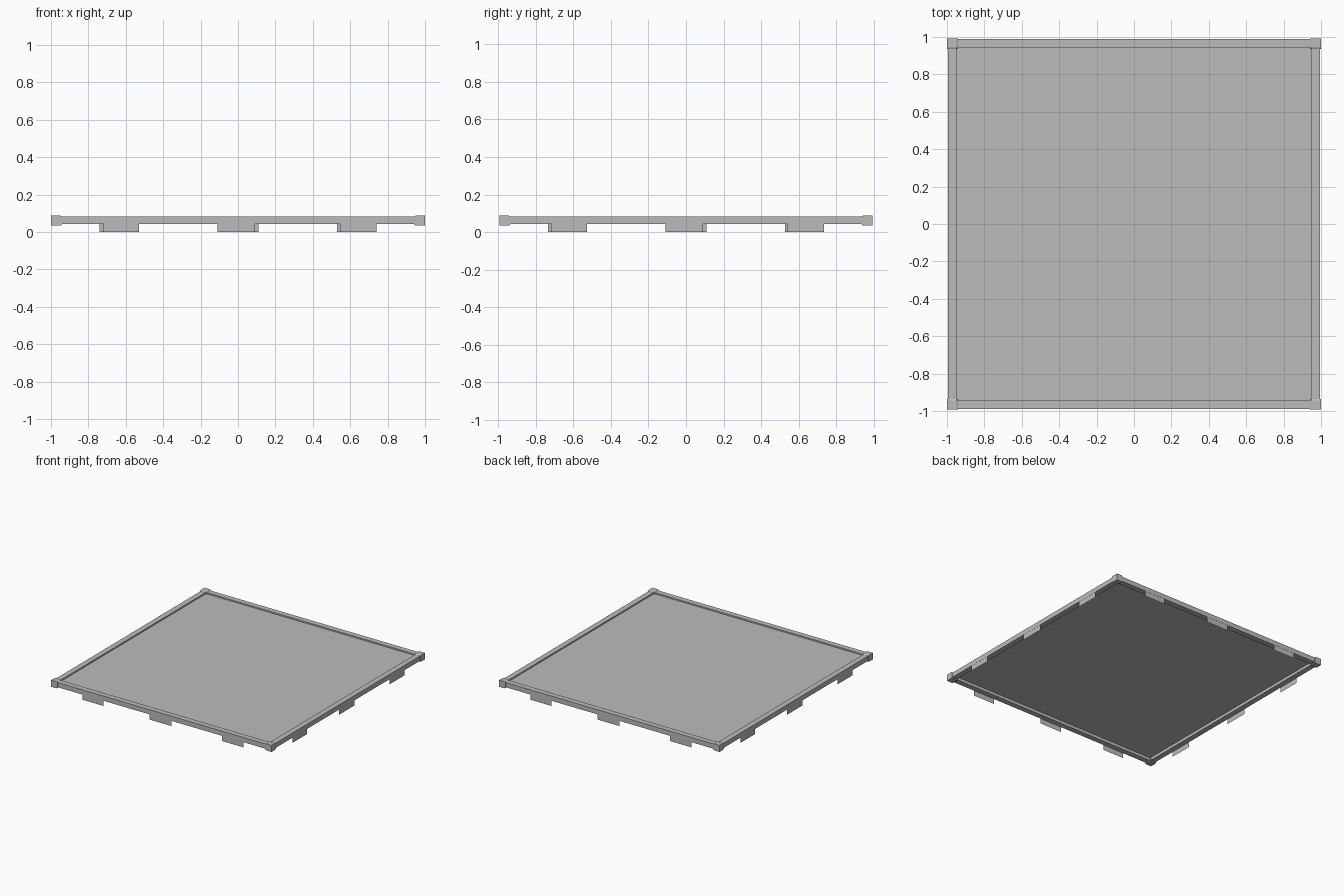
import bpy, bmesh
from mathutils import Matrix

if "Cube" in bpy.data.objects:
    bpy.data.objects.remove(bpy.data.objects["Cube"])

HX, HY = 1.0, 0.993           # half extents at the corners
RIM_LO, RIM_HI = 0.043, 0.082
RIM_W = 0.05
INSET = 0.005                 # rim sits slightly inside the corner blocks

grey = bpy.data.materials.new("plain grey")
grey.diffuse_color = (0.5, 0.5, 0.5, 1)
grey.use_nodes = True
grey.node_tree.nodes["Principled BSDF"].inputs["Base Color"].default_value = grey.diffuse_color


def finish(name, bm):
    bmesh.ops.recalc_face_normals(bm, faces=bm.faces[:])
    mesh = bpy.data.meshes.new(name)
    bm.to_mesh(mesh)
    bm.free()
    mesh.materials.append(grey)
    obj = bpy.data.objects.new(name, mesh)
    bpy.context.collection.objects.link(obj)
    return obj


# square rim: rectangular cross-section swept round the four corners
bm = bmesh.new()
rings = []
for sx, sy in ((-1, -1), (1, -1), (1, 1), (-1, 1)):
    ring = []
    for d, z in ((INSET, RIM_LO), (INSET, RIM_HI), (RIM_W, RIM_HI), (RIM_W, RIM_LO)):
        ring.append(bm.verts.new((sx * (HX - d), sy * (HY - d), z)))
    rings.append(ring)
for i in range(4):
    a, b = rings[i], rings[(i + 1) % 4]
    for j in range(4):
        k = (j + 1) % 4
        bm.faces.new((a[j], b[j], b[k], a[k]))
finish("rim", bm)

# recessed panel
bm = bmesh.new()
bmesh.ops.create_cube(bm, size=1, matrix=Matrix.Translation((0, 0, 0.069))
                      @ Matrix.Diagonal((2 * (HX - RIM_W), 2 * (HY - RIM_W), 0.004, 1)))
finish("panel", bm)

# corner blocks, tapering into the rim
for sx in (-1, 1):
    for sy in (-1, 1):
        bm = bmesh.new()
        for d, lo, hi in ((0.05, 0.034, 0.088), (0.058, 0.040, 0.083)):
            for dx in (0, d):
                for dy in (0, d):
                    for z in (lo, hi):
                        bm.verts.new((sx * (HX - dx), sy * (HY - dy), z))
        bmesh.ops.remove_doubles(bm, verts=bm.verts[:], dist=1e-5)
        bmesh.ops.convex_hull(bm, input=bm.verts[:])
        bmesh.ops.dissolve_limit(bm, angle_limit=0.01, verts=bm.verts[:], edges=bm.edges[:])
        finish("corner_block", bm)

# thin hanging tabs, the same three on each side turned by quarter turns
for q, side in enumerate(("front", "right", "back", "left")):
    bm = bmesh.new()
    for x0, x1 in ((-0.72, -0.53), (-0.11, 0.09), (0.545, 0.74)):
        y = -(HX - INSET - 0.001)
        bm.faces.new([bm.verts.new(p) for p in
                      ((x0, y, 0), (x1, y, 0), (x1, y, RIM_LO), (x0, y, RIM_LO))])
    turn = Matrix.Rotation(q * 1.5707963, 4, 'Z')
    bm.transform(Matrix.Diagonal((1, HY, 1, 1)) @ turn)
    finish(side + "_tabs", bm)
